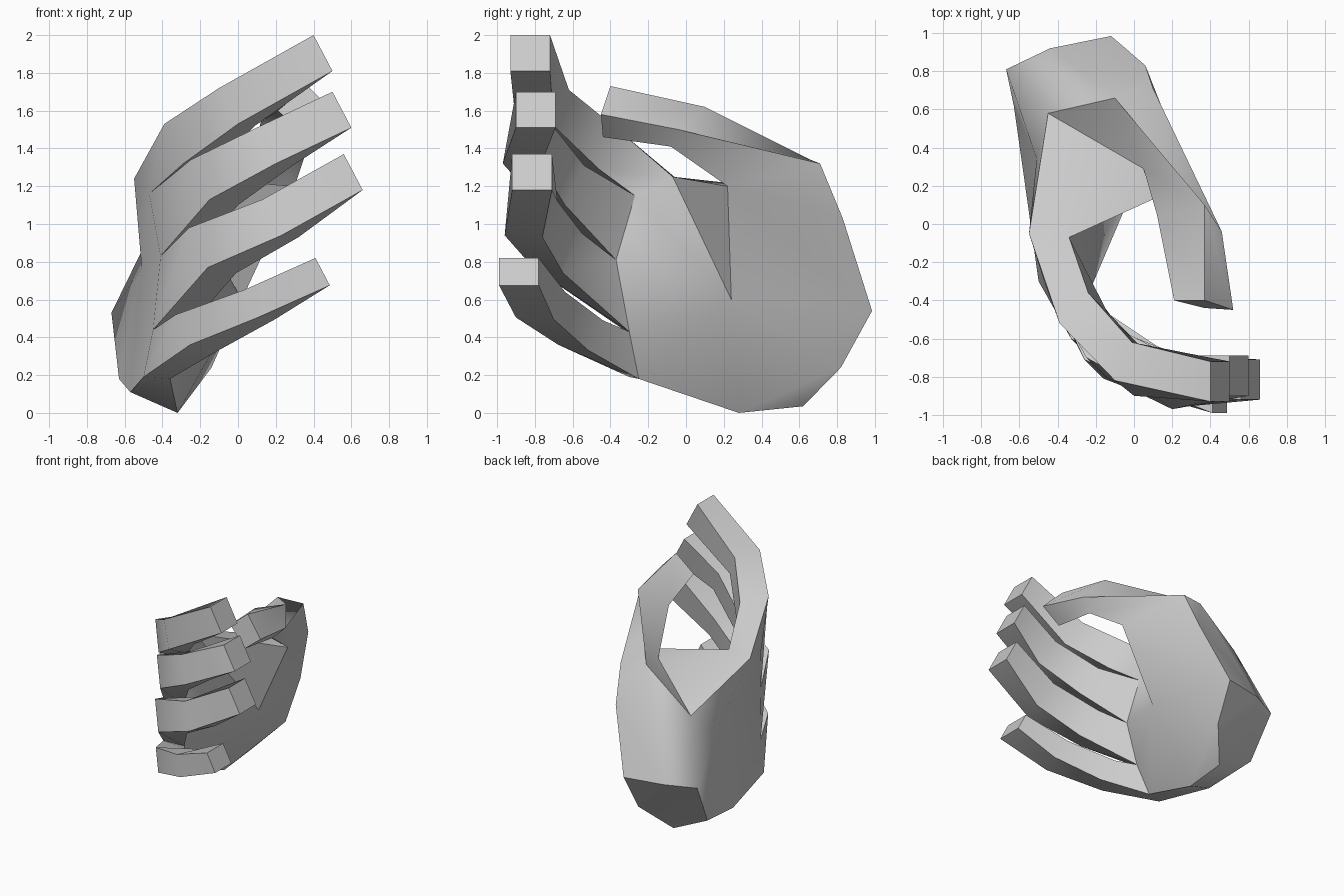
import bpy, bmesh
from mathutils import Vector

if "Cube" in bpy.data.objects:
    bpy.data.objects.remove(bpy.data.objects["Cube"])

bm = bmesh.new()

# Landmarks of palm, wrist and thumb base
marks = {
    # knuckle line, back of the hand (b) and palm side (i), index to little finger
    "b0": (-.55, -.05, 1.24), "b1": (-.47, -.30, 1.16), "b2": (-.41, -.39, .83),
    "b3": (-.45, -.33, .44), "b4": (-.50, -.30, .19),
    "i0": (-.34, -.07, 1.25), "i1": (-.28, -.27, 1.15), "i2": (-.24, -.37, .81),
    "i3": (-.28, -.30, .43), "i4": (-.36, -.25, .18),
    # wrist cut
    "w1": (-.12, .985, .54), "w2": (-.67, .81, .53), "w3": (-.63, .62, .18),
    "w4": (-.32, .62, .035), "w5": (-.14, .82, .24), "w6": (-.44, .92, .54),
    # web between thumb and index, edge of the hand, ball of the thumb
    "web_back": (-.45, .58, .98), "web": (.05, .29, 1.21), "back": (-.51, .34, .77),
    "edge": (-.57, .20, .11), "heel": (-.32, .28, 0), "ball": (.02, .24, .60),
    # thumb root
    "side": (.06, .83, 1.03), "t_top": (-.10, .66, 1.34), "ridge": (-.35, .76, .98),
    "t_out": (.10, .71, 1.32), "t_low": (.30, .22, 1.20),
}
v = {name: bm.verts.new(co) for name, co in marks.items()}


def faces(text):
    for group in text.split(","):
        bm.faces.new([v[n] for n in group.split()])


def loft(ring, rings):
    """Bridge a ring of verts through further rings and cap the end."""
    n = len(ring)
    for pts in rings:
        new = [bm.verts.new(p) for p in pts]
        for k in range(n):
            j = (k + 1) % n
            bm.faces.new((ring[k], ring[j], new[j], new[k]))
        ring = new
    bm.faces.new(ring)


# Back of the hand
faces("b0 back web_back, web_back back w2, back edge w3, back w3 w2")
faces("b0 b1 back, b1 b2 back, b2 b3 back, b3 edge back, b3 b4 edge")
# Web and thumb root
faces("b0 web_back web, b0 web i0, t_top ridge web_back, ridge w2 web_back, t_top web_back web")
faces("t_top t_out side, t_out t_low side, w2 w6 ridge, w6 t_top ridge, w6 side t_top, w6 w1 side")
# Ball of the thumb and palm
faces("side w1 t_low, w1 ball t_low, w1 w5 ball, w5 w4 heel, w5 heel ball")
faces("web t_low i0, t_low ball i0")
faces("i0 i1 ball, i1 i2 ball, i2 i3 ball, i3 i4 ball, i4 heel ball")
# Little-finger edge and wrist cut
faces("i4 b4 edge heel, heel edge w3 w4, w1 w6 w2 w3 w4 w5")

# Thumb
loft([v[n] for n in ("t_top", "t_out", "t_low", "web")], [
    [(.37, .10, 1.62), (.46, -.04, 1.50), (.37, -.08, 1.41), (.12, .05, 1.54)],
    [(.37, -.40, 1.73), (.52, -.45, 1.58), (.37, -.44, 1.46), (.21, -.40, 1.60)]])

# Fingers: outer upper corner at both joints and the tip, and a width factor
fingers = [
    ([(-.39, -.52, 1.53), (-.10, -.82, 1.72), (.40, -.93, 2.00)], 1.0),
    ([(-.25, -.70, 1.34), (.10, -.89, 1.51), (.50, -.90, 1.70)], 1.0),
    ([(-.26, -.71, .98), (.13, -.88, 1.13), (.56, -.92, 1.37)], 1.0),
    ([(-.33, -.60, .52), (.03, -.84, .65), (.41, -.99, .82)], .76),
]
widths = [(.10, -.10, -.21), (.10, -.08, -.19), (.10, 0, -.19)]
depths = [(.15, .16, -.03), (.09, .20, -.01), (0, .21, 0)]
for f, (joints, size) in enumerate(fingers):
    base = [v[n] for n in (f"b{f}", f"i{f}", f"i{f+1}", f"b{f+1}")]
    rings = []
    for c, w, d in zip(joints, widths, depths):
        c, w, d = Vector(c), Vector(w) * size, Vector(d)
        rings.append([c, c + d, c + d + w, c + w])
    loft(base, rings)

bmesh.ops.recalc_face_normals(bm, faces=bm.faces)
mesh = bpy.data.meshes.new("hand")
bm.to_mesh(mesh)
bm.free()
hand = bpy.data.objects.new("hand", mesh)
bpy.context.collection.objects.link(hand)

# Soft shading with crisp edges
bpy.context.view_layer.objects.active = hand
hand.select_set(True)
bpy.ops.object.shade_smooth_by_angle(angle=0.9)
